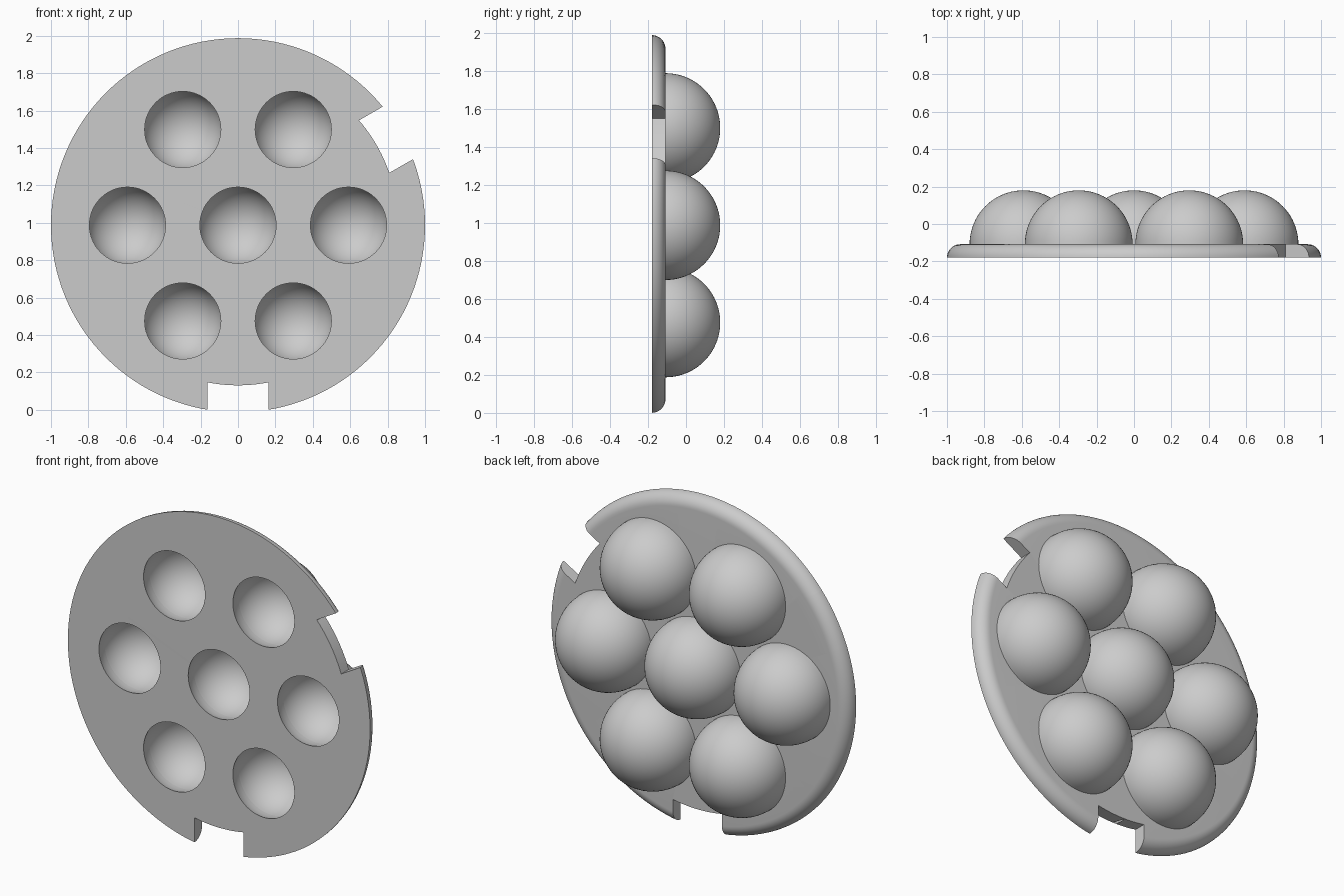
import bpy, bmesh
from math import sin, cos, pi, asin, radians
from mathutils import Matrix, Vector

if "Cube" in bpy.data.objects:
    bpy.data.objects.remove(bpy.data.objects["Cube"], do_unlink=True)

CENTRE_Z = 0.987
FRONT, BACK = -0.18, -0.108
THICK = BACK - FRONT
DOME_R = 0.288
CAVITY_R = DOME_R - THICK
SPACING = 0.591
NOTCH_HALF, NOTCH_R = 0.162, 0.856

grey = bpy.data.materials.new("light grey")
grey.use_nodes = True
colour = (0.6, 0.6, 0.6, 1)
grey.diffuse_color = colour
grey.node_tree.nodes["Principled BSDF"].inputs["Base Color"].default_value = colour


def make_object(name, bm, location):
    bmesh.ops.recalc_face_normals(bm, faces=bm.faces)
    mesh = bpy.data.meshes.new(name)
    bm.to_mesh(mesh)
    bm.free()
    mesh.materials.append(grey)
    obj = bpy.data.objects.new(name, mesh)
    bpy.context.collection.objects.link(obj)
    obj.location = location
    return obj


def revolve(bm, profile, steps):
    """Spin (radius, y) points around the y axis."""
    verts = [bm.verts.new((r, y, 0)) for r, y in profile]
    edges = [bm.edges.new(pair) for pair in zip(verts, verts[1:])]
    bmesh.ops.spin(bm, geom=verts + edges, cent=(0, 0, 0), axis=(0, 1, 0),
                   angle=2 * pi, steps=steps, use_merge=True)
    bmesh.ops.remove_doubles(bm, verts=bm.verts, dist=0.00001)


def arc(radius, start, end, count):
    angles = [start + (end - start) * i / count for i in range(count + 1)]
    return [(max(0, radius * cos(a)), radius * sin(a)) for a in angles]


def smooth(obj):
    bpy.ops.object.select_all(action="DESELECT")
    obj.select_set(True)
    bpy.context.view_layer.objects.active = obj
    bpy.ops.object.shade_smooth_by_angle(angle=radians(30))


# Round plate with a rolled back edge
bm = bmesh.new()
rim = [(1 - THICK + r, FRONT + y) for r, y in arc(THICK, 0, pi / 2, 10)]
revolve(bm, [(0, FRONT)] + rim + [(0, BACK)], 128)
plate = make_object("plate", bm, (0, 0, CENTRE_Z))

# Cutters for the three rim notches
cutters = []
half = asin(NOTCH_HALF / NOTCH_R)
for angle in (30, 150, 270):
    bm = bmesh.new()
    outline = [(NOTCH_R * cos(a), NOTCH_R * sin(a))
               for a in (half * i / 6 for i in range(-6, 7))]
    outline += [(1.2, NOTCH_HALF), (1.2, -NOTCH_HALF)]
    face = bm.faces.new([bm.verts.new((x, -0.3, z)) for x, z in outline])
    extruded = bmesh.ops.extrude_face_region(bm, geom=[face])
    bmesh.ops.translate(bm, vec=(0, 0.3, 0), verts=[
        v for v in extruded["geom"] if isinstance(v, bmesh.types.BMVert)])
    bm.transform(Matrix.Rotation(-radians(angle), 4, "Y"))
    cutters.append(make_object("notch_cutter", bm, plate.location))

# Dome positions: one in the middle and six around it
spots = [plate.location.copy()]
for i in range(6):
    a = i * pi / 3
    spots.append(plate.location + SPACING * Vector((cos(a), 0, sin(a))))

for spot in spots:
    bm = bmesh.new()
    revolve(bm, arc(CAVITY_R, -pi / 2, pi / 2, 40), 64)
    cutters.append(make_object("cavity_cutter", bm, spot + Vector((0, BACK, 0))))

# Cut the notches and openings
for cutter in cutters:
    cutter.hide_render = True
    cut = plate.modifiers.new("cut", "BOOLEAN")
    cut.operation = "DIFFERENCE"
    cut.solver = "EXACT"
    cut.object = cutter
bpy.context.view_layer.update()
cut_mesh = bpy.data.meshes.new_from_object(
    plate.evaluated_get(bpy.context.evaluated_depsgraph_get()))
plate.modifiers.clear()
plate.data = cut_mesh
for cutter in cutters:
    bpy.data.objects.remove(cutter, do_unlink=True)
smooth(plate)

# Hollow domes: outer shell and inner cavity wall, both closed by the plate
for number, spot in enumerate(spots, 1):
    bm = bmesh.new()
    revolve(bm, arc(DOME_R, 0, pi / 2, 20), 64)
    bmesh.ops.recalc_face_normals(bm, faces=bm.faces)
    outer = set(bm.faces)
    revolve(bm, arc(CAVITY_R, 0, pi / 2, 20), 64)
    # Bridge the two rims so the shell is solid
    rims = [e for e in bm.edges if e.is_boundary]
    bmesh.ops.bridge_loops(bm, edges=rims)
    smooth(make_object(f"dome_{number}", bm, spot + Vector((0, BACK, 0))))
